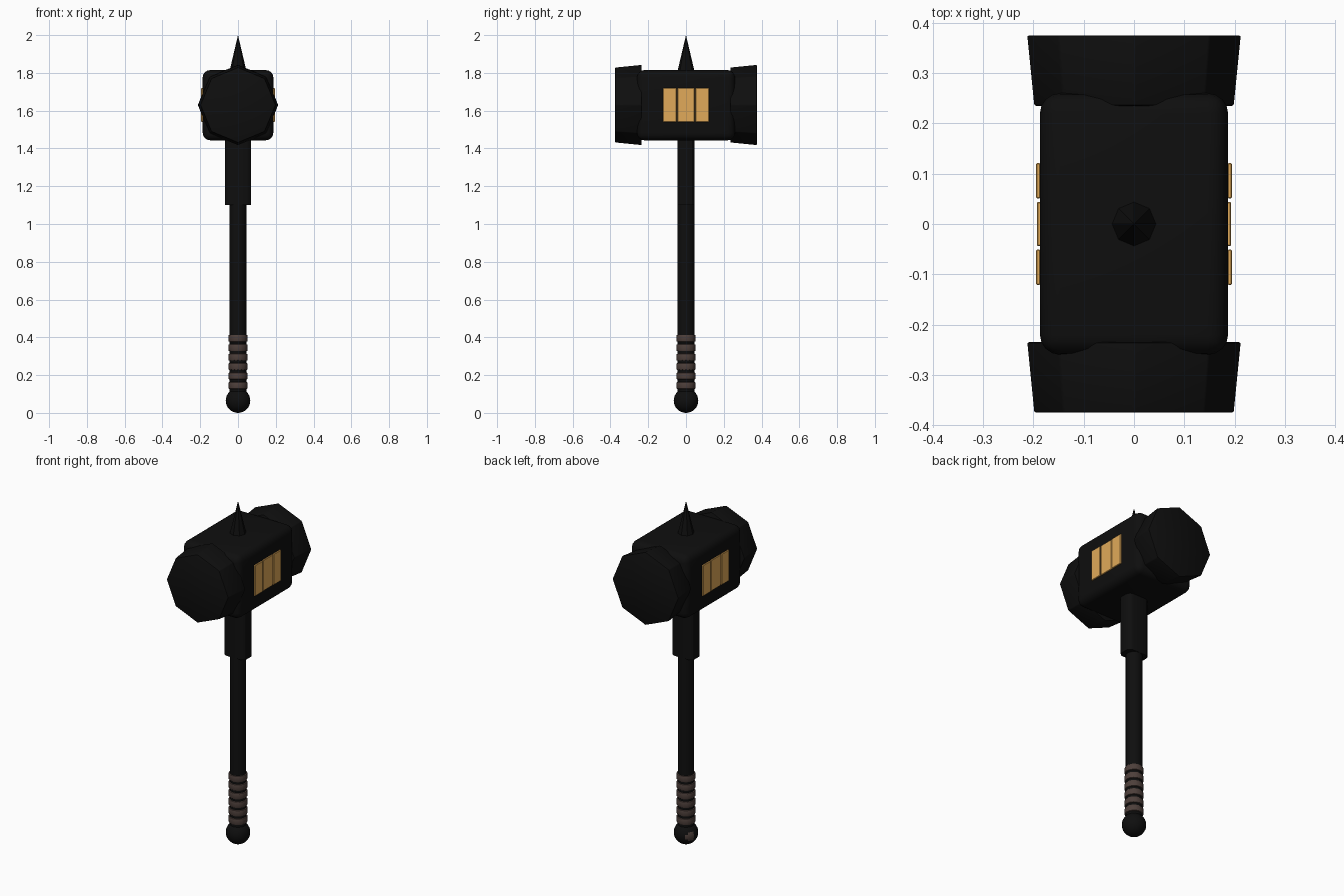
import bpy, bmesh, math
from mathutils import Matrix, Vector

if "Cube" in bpy.data.objects:
    bpy.data.objects.remove(bpy.data.objects["Cube"])


def material(name, rgb):
    m = bpy.data.materials.new(name)
    m.diffuse_color = (*rgb, 1)
    m.use_nodes = True
    m.node_tree.nodes["Principled BSDF"].inputs["Base Color"].default_value = m.diffuse_color
    return m


BLACK = material("black_iron", (0.0045, 0.0045, 0.0045))
BROWN = material("brown_leather", (0.075, 0.05, 0.043))
GOLD = material("gold", (0.75, 0.40, 0.10))


def finish(name, bm, mats, angle=30):
    bmesh.ops.recalc_face_normals(bm, faces=bm.faces)
    me = bpy.data.meshes.new(name)
    bm.to_mesh(me)
    bm.free()
    ob = bpy.data.objects.new(name, me)
    bpy.context.collection.objects.link(ob)
    for m in mats:
        me.materials.append(m)
    bpy.ops.object.select_all(action='DESELECT')
    ob.select_set(True)
    bpy.context.view_layer.objects.active = ob
    bpy.ops.object.shade_smooth_by_angle(angle=math.radians(angle))
    return ob


def box(name, centre, size, mat, bevel, segments=3, vertical_only=False):
    bm = bmesh.new()
    bmesh.ops.create_cube(bm, size=1, matrix=Matrix.Translation(centre) @ Matrix.Diagonal((*size, 1)))
    edges = [e for e in bm.edges if not vertical_only
             or abs(e.verts[0].co.z - e.verts[1].co.z) > 1e-4]
    bmesh.ops.bevel(bm, geom=edges, offset=bevel, segments=segments, profile=0.5, affect='EDGES')
    return finish(name, bm, [mat])


def cone(name, sides, r1, r2, depth, matrix, mat, bevel=0):
    bm = bmesh.new()
    bmesh.ops.create_cone(bm, cap_ends=True, segments=sides, radius1=r1, radius2=r2,
                          depth=depth, matrix=matrix)
    if bevel:
        bmesh.ops.bevel(bm, geom=bm.edges[:], offset=bevel, segments=2, profile=0.5, affect='EDGES')
    return finish(name, bm, [mat])


# Pommel ball with a small leather patch on its back left
bm = bmesh.new()
bmesh.ops.create_uvsphere(bm, u_segments=24, v_segments=16, radius=0.065,
                          matrix=Matrix.Translation((0, 0, 0.065)))
patch = Vector((-0.84, 0.54, 0))
for f in bm.faces:
    d = (f.calc_center_median() - Vector((0, 0, 0.065))).normalized()
    f.material_index = 1 if d.dot(patch) > 0.93 else 0
finish("pommel", bm, [BLACK, BROWN])

# Shaft
cone("shaft", 16, 0.044, 0.044, 1.40, Matrix.Translation((0, 0, 0.80)), BLACK)

# Leather grip rings
for i in range(6):
    cone(f"grip_ring_{i + 1}", 16, 0.051, 0.051, 0.037,
         Matrix.Translation((0, 0, 0.145 + 0.05 * i)), BROWN, 0.006)

# Collar under the head
box("collar", (0, 0, 1.29), (0.14, 0.089, 0.38), BLACK, 0.028, 3, True)

# Head block
box("head_block", (0, 0, 1.629), (0.374, 0.52, 0.372), BLACK, 0.04, 4)

# Octagonal striking caps, both widening toward the back
for label, y in (("front", -0.305), ("back", 0.305)):
    cone(f"{label}_cap", 8, 0.199, 0.213, 0.14,
         Matrix.Translation((0, y, 1.63)) @ Matrix.Rotation(-math.pi / 2, 4, 'X'), BLACK, 0.004)

# Top spike
cone("top_spike", 8, 0.047, 0.0, 0.20, Matrix.Translation((0, 0, 1.90)), BLACK)

# Gold inlay plates on both sides
for side, s in (("right", 1), ("left", -1)):
    for part, y, w, t in (("front", -0.086, 0.070, 0.195),
                          ("middle", 0.0, 0.088, 0.193),
                          ("back", 0.086, 0.070, 0.195)):
        box(f"{side}_{part}_plate", (s * (t - 0.0045), y, 1.63), (0.009, w, 0.18), GOLD, 0.002, 1)
